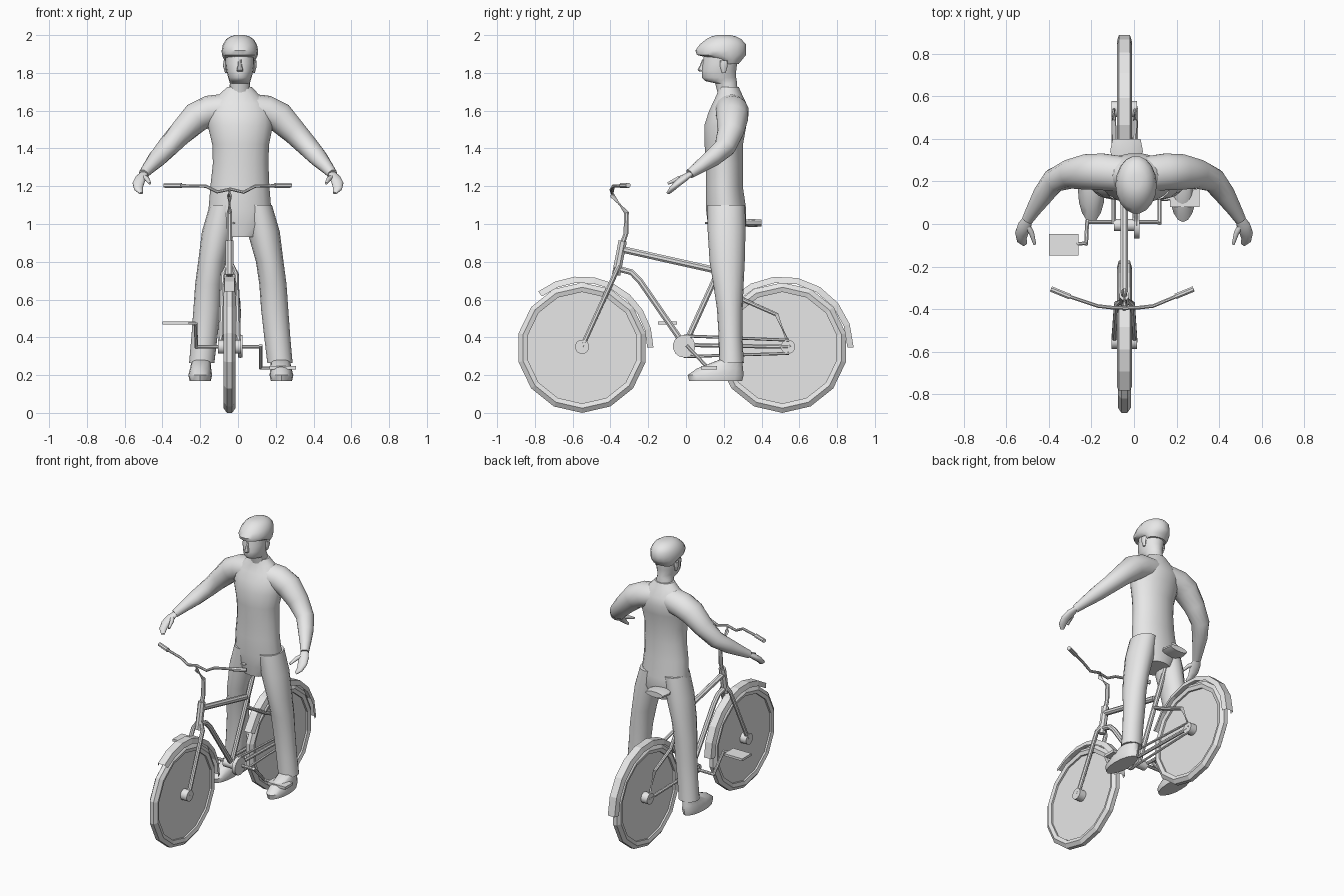
import bpy, bmesh, math
from mathutils import Vector

grey = bpy.data.materials.new("light_grey")
grey.diffuse_color = (0.8, 0.8, 0.8, 1)
BX = -0.045                      # centre plane of the bicycle
FRONT, REAR, AXLE_Z = -0.55, 0.51, 0.35


def finish(name, bm):
    bmesh.ops.recalc_face_normals(bm, faces=bm.faces)
    me = bpy.data.meshes.new(name)
    bm.to_mesh(me)
    bm.free()
    me.materials.append(grey)
    ob = bpy.data.objects.new(name, me)
    bpy.context.collection.objects.link(ob)
    return ob


def skin_rings(name, rings, caps=True, closed=True, loop=False):
    """Bridge a list of point rings into one surface."""
    bm = bmesh.new()
    vs = [[bm.verts.new(p) for p in r] for r in rings]
    n = len(vs[0])
    pairs = list(zip(vs, vs[1:])) + ([(vs[-1], vs[0])] if loop else [])
    for a, b in pairs:
        for i in range(n if closed else n - 1):
            j = (i + 1) % n
            bm.faces.new((a[i], a[j], b[j], b[i]))
    if caps:
        bm.faces.new(vs[0])
        bm.faces.new(vs[-1])
    return finish(name, bm)


def stack(name, rings, n=18):
    """Horizontal ellipses: (x, y, z, half width, half depth)."""
    def ring(x, y, z, rx, ry):
        return [(x + rx * math.cos(a), y + ry * math.sin(a), z)
                for a in (2 * math.pi * i / n for i in range(n))]
    return skin_rings(name, [ring(*r) for r in rings])


def tube(name, pts, radii, n=8, flat=1.0):
    """Round or flattened rings square to a path."""
    pts = [Vector(p) for p in pts]
    if not isinstance(radii, (list, tuple)):
        radii = [radii] * len(pts)
    rings = []
    for i, p in enumerate(pts):
        d = (pts[min(i + 1, len(pts) - 1)] - pts[max(i - 1, 0)]).normalized()
        ref = Vector((0, 0, 1)) if abs(d.z) < 0.9 else Vector((0, -1, 0))
        s = d.cross(ref).normalized()
        u = s.cross(d)
        rings.append([p + radii[i] * (s * math.cos(a) + u * flat * math.sin(a))
                      for a in (2 * math.pi * (k + 0.5) / n for k in range(n))])
    return skin_rings(name, rings)


def bike_tube(name, yz, r, x=0.0):
    return tube(name, [(BX + x, y, z) for y, z in yz], r)


def sweep(name, y0, profile, a0, a1, steps, closed):
    """Turn an (x, radius) profile around an axle."""
    full = abs(a1 - a0) >= 359
    rings = []
    for i in range(steps if full else steps + 1):
        a = math.radians(a0 + (a1 - a0) * i / steps)
        rings.append([(BX + x, y0 + r * math.cos(a), AXLE_Z - 0.005 + r * math.sin(a))
                      for x, r in profile])
    return skin_rings(name, rings, False, closed, full)


def box(name, c, size):
    bm = bmesh.new()
    bmesh.ops.create_cube(bm, size=1)
    for v in bm.verts:
        v.co = Vector([v.co[k] * size[k] + c[k] for k in range(3)])
    return finish(name, bm)


# Wheels, filled discs, hubs and mudguards
tyre = [(-0.014, 0.345), (0.014, 0.345), (0.031, 0.32), (0.024, 0.295),
        (-0.024, 0.295), (-0.031, 0.32)]
guard = [(-0.036, 0.345), (-0.026, 0.378), (0.026, 0.378), (0.036, 0.345)]
for tag, y, end in (("front", FRONT, 128), ("rear", REAR, 155)):
    sweep(tag + "_tyre", y, tyre, -90, 270, 14, True)
    tube(tag + "_disc", [(BX - 0.012, y, AXLE_Z - 0.005), (BX + 0.012, y, AXLE_Z - 0.005)], 0.302, 28)
    sweep(tag + "_mudguard", y, guard, 0, end, 8, False)
    hy = y if tag == "front" else 0.54
    tube(tag + "_hub", [(BX - 0.06, hy, AXLE_Z), (BX + 0.06, hy, AXLE_Z)], 0.038, 12)

# Frame tubes
bike_tube("head_tube", [(-0.335, 0.91), (-0.37, 0.73)], 0.024)
bike_tube("top_tube", [(-0.335, 0.865), (0.15, 0.757)], 0.019)
bike_tube("down_tube", [(-0.365, 0.765), (-0.29, 0.745), (-0.245, 0.70), (-0.01, 0.36)], 0.017)
bike_tube("seat_tube", [(-0.01, 0.35), (0.165, 0.735), (0.285, 1.0)], 0.016)
bike_tube("stem", [(-0.335, 0.9), (-0.318, 0.95), (-0.315, 1.06), (-0.39, 1.15), (-0.395, 1.185)], 0.014)
for s in (-1, 1):
    side = "left" if s < 0 else "right"
    tube(side + "_fork_blade", [(BX, -0.355, 0.80), (BX + s * 0.036, -0.375, 0.735),
                                (BX + s * 0.048, FRONT, AXLE_Z)], 0.014)
    bike_tube(side + "_chain_stay", [(0.0, 0.36), (0.54, 0.35)], 0.012, s * 0.05)
    tube(side + "_seat_stay", [(BX, 0.15, 0.69), (BX + s * 0.045, 0.3, 0.6),
                               (BX + s * 0.05, 0.48, 0.52), (BX + s * 0.05, 0.55, 0.35)], 0.012)

# Handlebar and grips
bar = [(-0.32, -0.335, 1.203), (-0.17, -0.385, 1.2), (-0.11, -0.392, 1.17), (-0.04, -0.395, 1.185),
       (0.03, -0.392, 1.168), (0.09, -0.385, 1.2), (0.21, -0.335, 1.203)]
tube("handlebar", bar, 0.009)
tube("left_grip", [(-0.39, -0.305, 1.205), (-0.30, -0.342, 1.203)], 0.014)
tube("right_grip", [(0.28, -0.305, 1.205), (0.195, -0.34, 1.203)], 0.014)

# Saddle
tube("saddle", [(BX + 0.01, y, 1.005) for y in (0.1, 0.2, 0.28, 0.34, 0.4)],
     [0.018, 0.028, 0.05, 0.08, 0.068], 12, 0.28)

# Drive train and pedals
tube("chainring", [(0.0, -0.01, 0.353), (0.025, -0.01, 0.353)], 0.06, 14)
tube("upper_chain", [(0.012, -0.01, 0.408), (0.012, 0.545, 0.385)], 0.008, 6)
tube("lower_chain", [(0.012, -0.01, 0.298), (0.012, 0.545, 0.315)], 0.008, 6)
tube("bottom_bracket", [(BX - 0.05, -0.005, 0.35), (BX + 0.05, -0.005, 0.35)], 0.03, 10)
tube("right_crank", [(BX, 0.01, 0.35), (0.12, 0.01, 0.35)], 0.01)
tube("right_crank_arm", [(0.12, 0.002, 0.358), (0.12, 0.12, 0.235)], 0.01)
tube("right_pedal_axle", [(0.12, 0.115, 0.237), (0.2, 0.12, 0.237)], 0.009)
box("right_pedal", (0.238, 0.122, 0.24), (0.14, 0.085, 0.018))
tube("left_crank", [(BX, 0.01, 0.35), (-0.22, 0.01, 0.35)], 0.01)
tube("left_crank_arm", [(-0.22, 0.015, 0.345), (-0.225, -0.095, 0.475)], 0.01)
tube("left_pedal_axle", [(-0.225, -0.09, 0.475), (-0.28, -0.095, 0.475)], 0.009)
box("left_pedal", (-0.33, -0.098, 0.475), (0.14, 0.1, 0.016))

# Rider torso and collar
stack("torso", [(0.008, 0.215, 0.93, 0.10, 0.09), (0.008, 0.217, 1.0, 0.17, 0.103),
                (0.01, 0.212, 1.08, 0.166, 0.108), (0.01, 0.203, 1.2, 0.156, 0.099),
                (0.014, 0.203, 1.32, 0.147, 0.1), (0.014, 0.2, 1.42, 0.15, 0.103),
                (0.012, 0.208, 1.52, 0.172, 0.113), (0.008, 0.225, 1.59, 0.175, 0.108),
                (0.006, 0.23, 1.64, 0.155, 0.09), (0.006, 0.23, 1.69, 0.10, 0.066),
                (0.008, 0.225, 1.725, 0.066, 0.055)])

# Trousers, shoes, arms and hands, repeated on both sides
leg = [(0.075, 0.213, 1.1, 0.075, 0.1), (0.105, 0.215, 0.96, 0.086, 0.1),
       (0.138, 0.218, 0.8, 0.073, 0.093), (0.155, 0.225, 0.68, 0.072, 0.08),
       (0.164, 0.232, 0.55, 0.072, 0.068), (0.178, 0.236, 0.4, 0.069, 0.063),
       (0.192, 0.24, 0.265, 0.067, 0.066)]
shoe = [(0.2, 0.157, 0.168, 0.056, 0.14), (0.2, 0.157, 0.2, 0.063, 0.148),
        (0.198, 0.18, 0.235, 0.056, 0.122), (0.194, 0.235, 0.28, 0.05, 0.062)]
arm = [(0.06, 0.235, 1.61), (0.15, 0.245, 1.597), (0.22, 0.245, 1.565), (0.3, 0.235, 1.485),
       (0.375, 0.205, 1.405), (0.425, 0.14, 1.35), (0.47, 0.07, 1.3), (0.5, 0.02, 1.265)]
fingers = [(0.495, 0.03, 1.27), (0.515, -0.01, 1.243), (0.528, -0.045, 1.215),
           (0.527, -0.075, 1.185), (0.512, -0.095, 1.163)]
thumb = [(0.505, 0.0, 1.25), (0.482, -0.04, 1.24), (0.466, -0.095, 1.215)]
for s in (-1, 1):
    side = "left" if s < 0 else "right"
    dx = 0.03 if s > 0 else 0.0
    for part, rings in (("_trouser_leg", leg), ("_shoe", shoe)):
        stack(side + part, [(s * r[0] + dx,) + r[1:] for r in rings], 16)
    for part, path, radii, flat in (
            ("_arm", arm, [0.085, 0.088, 0.085, 0.07, 0.058, 0.05, 0.036, 0.027], 0.95),
            ("_hand", fingers, [0.022, 0.032, 0.031, 0.024, 0.012], 0.6),
            ("_thumb", thumb, [0.014, 0.013, 0.007], 1.0)):
        tube(side + part, [(s * x, y, z) for x, y, z in path], radii, 14, flat)

# Head, nose, ears and cap
HX = 0.01
stack("head", [(HX, 0.222, 1.69, 0.058, 0.055), (HX, 0.212, 1.745, 0.053, 0.058),
               (HX, 0.185, 1.757, 0.056, 0.085), (HX, 0.175, 1.775, 0.062, 0.092),
               (HX, 0.175, 1.81, 0.071, 0.092), (HX, 0.18, 1.85, 0.076, 0.092),
               (HX, 0.185, 1.9, 0.076, 0.09)])
stack("nose", [(HX, 0.085, 1.807, 0.016, 0.014), (HX, 0.08, 1.815, 0.017, 0.019),
               (HX, 0.09, 1.84, 0.011, 0.016), (HX, 0.095, 1.87, 0.009, 0.01)], 8)
for s in (-1, 1):
    stack("left_ear" if s < 0 else "right_ear",
          [(HX + s * 0.073, 0.2, 1.80, 0.006, 0.01), (HX + s * 0.077, 0.2, 1.835, 0.012, 0.02),
           (HX + s * 0.077, 0.2, 1.865, 0.01, 0.02)], 8)
stack("cap", [(HX, 0.235, 1.848, 0.07, 0.045), (HX, 0.225, 1.872, 0.085, 0.075),
              (HX, 0.188, 1.895, 0.095, 0.132), (HX, 0.184, 1.918, 0.097, 0.136),
              (HX, 0.195, 1.95, 0.09, 0.125), (HX, 0.2, 1.978, 0.073, 0.095),
              (HX, 0.2, 1.993, 0.05, 0.066), (HX, 0.2, 2.0, 0.025, 0.035)])

# Smooth shading with kept edges
for ob in bpy.context.scene.objects:
    ob.select_set(True)
    bpy.context.view_layer.objects.active = ob
bpy.ops.object.shade_smooth_by_angle(angle=math.radians(40))
for ob in bpy.context.scene.objects:
    if "tyre" in ob.name or "mudguard" in ob.name or "pedal" in ob.name:
        for p in ob.data.polygons:
            p.use_smooth = False
